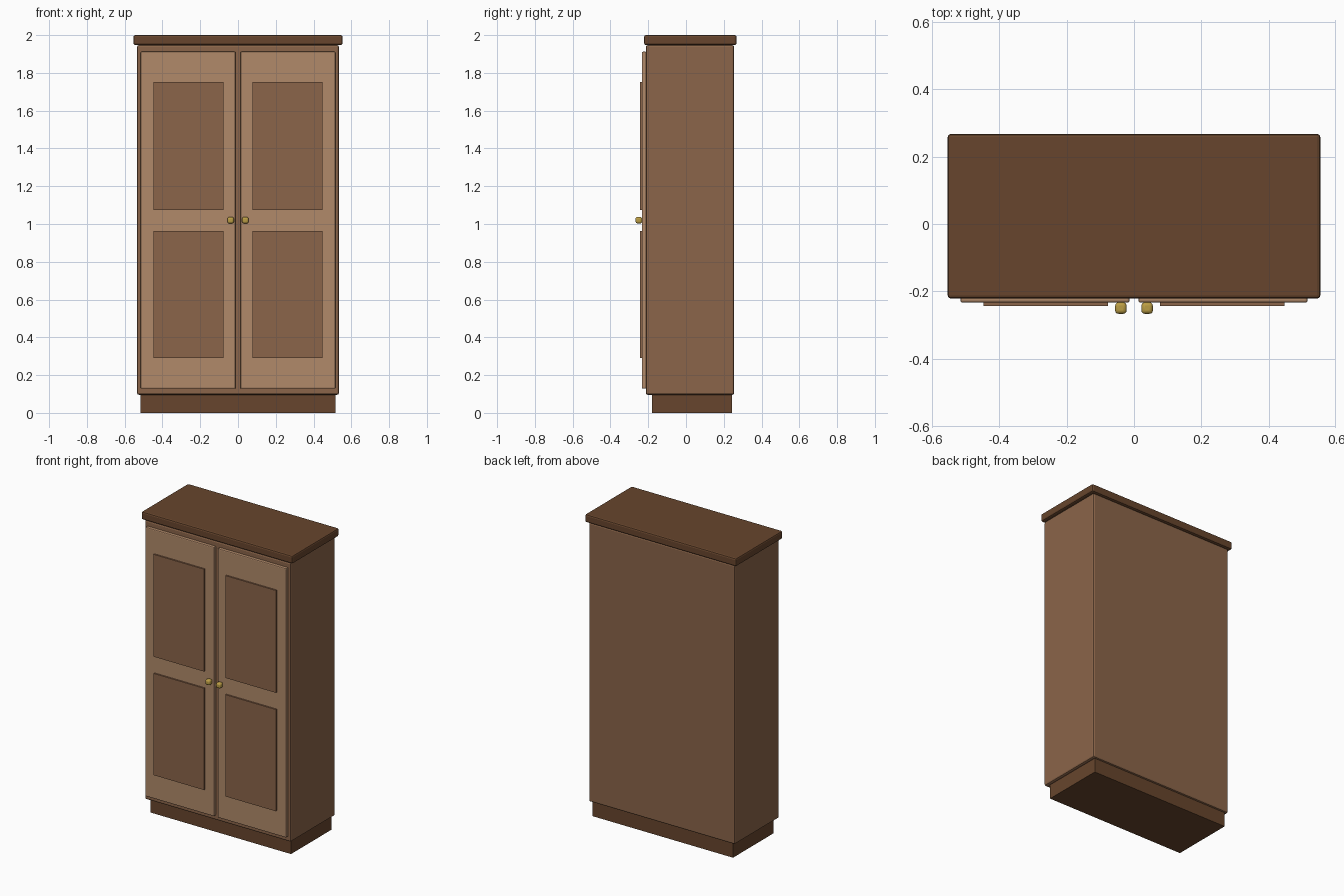
import bpy

if "Cube" in bpy.data.objects:
    bpy.data.objects.remove(bpy.data.objects["Cube"])


def material(name, rgb):
    m = bpy.data.materials.new(name)
    m.diffuse_color = (*rgb, 1)
    m.use_nodes = True
    m.node_tree.nodes["Principled BSDF"].inputs["Base Color"].default_value = m.diffuse_color
    return m


dark = material("dark walnut", (0.136, 0.060, 0.026))
mid = material("mid brown wood", (0.258, 0.130, 0.067))
light = material("light brown wood", (0.440, 0.254, 0.144))
brass = material("brass", (0.50, 0.34, 0.06))


def box(name, lo, hi, mat, bevel=0.0, segments=2):
    """Box between two corners, with optional rounded edges."""
    size = [b - a for a, b in zip(lo, hi)]
    centre = [(a + b) / 2 for a, b in zip(lo, hi)]
    bpy.ops.mesh.primitive_cube_add(size=1, location=centre)
    ob = bpy.context.object
    ob.name = name
    ob.scale = size
    bpy.ops.object.transform_apply(location=False, rotation=False, scale=True)
    ob.data.materials.append(mat)
    if bevel:
        mod = ob.modifiers.new("soft edges", "BEVEL")
        mod.width = bevel
        mod.segments = segments
    return ob


# Plinth, body and overhanging top
box("plinth", (-0.515, -0.18, 0), (0.515, 0.243, 0.11), dark)
box("body", (-0.535, -0.213, 0.096), (0.535, 0.255, 1.947), mid, 0.01)
box("top_board", (-0.554, -0.222, 1.947), (0.554, 0.268, 2.0), dark, 0.01)

# Pair of doors, each with two raised panels and a knob
for side, s in (("left", -1), ("right", 1)):
    def span(a, b):
        return sorted((s * a, s * b))

    x0, x1 = span(0.013, 0.516)
    box(side + "_door", (x0, -0.234, 0.128), (x1, -0.208, 1.912), light, 0.006)
    x0, x1 = span(0.078, 0.448)
    for level, z0, z1 in (("lower", 0.29, 0.964), ("upper", 1.075, 1.753)):
        box(f"{side}_{level}_panel", (x0, -0.244, z0), (x1, -0.230, z1), mid)
    box(side + "_knob", (s * 0.039 - 0.017, -0.267, 1.003),
        (s * 0.039 + 0.017, -0.233, 1.037), brass, 0.010, 3)
    bpy.ops.object.shade_smooth_by_angle()
